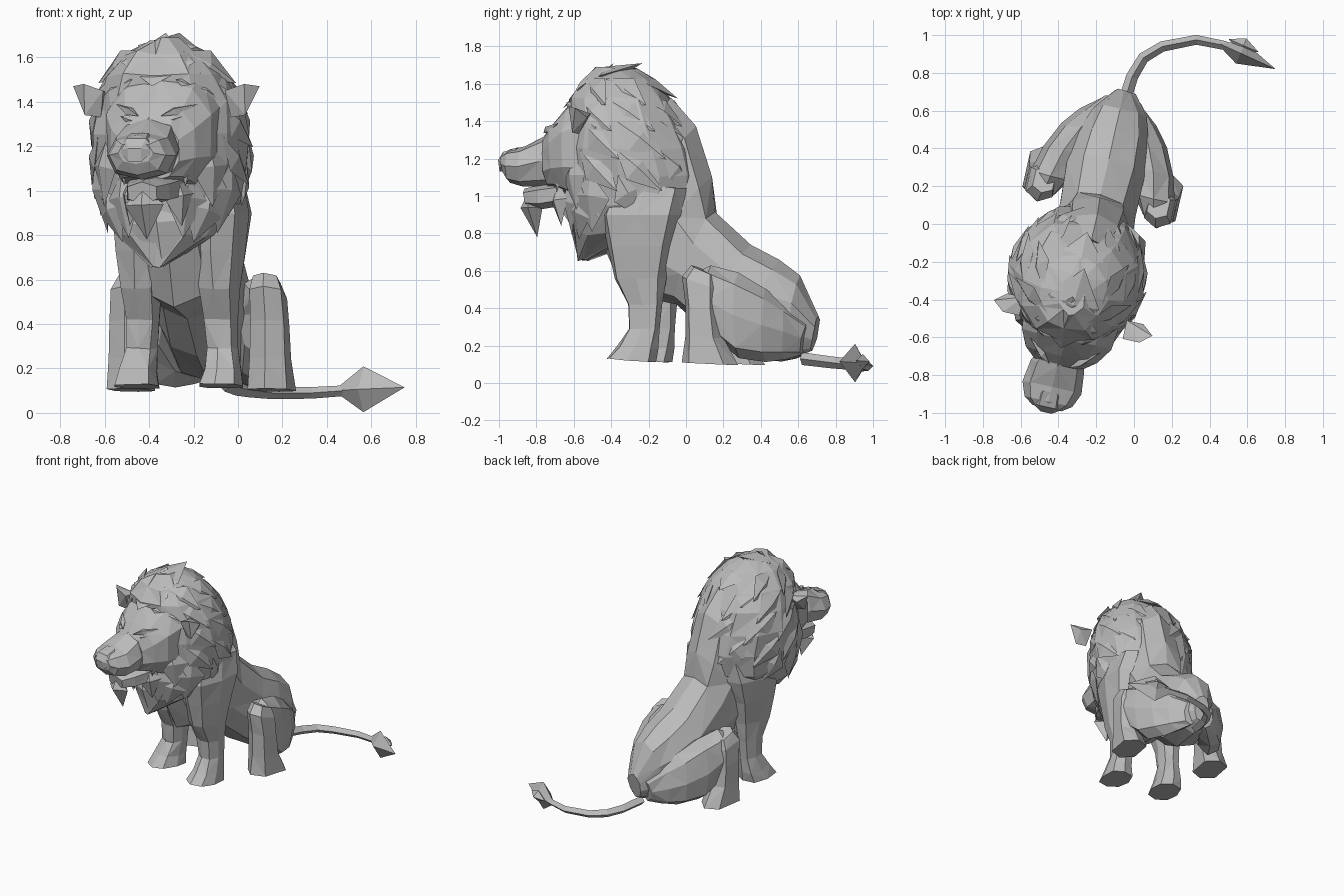
import bpy, bmesh, math, random
from mathutils import Vector, Matrix

random.seed(4)
if "Cube" in bpy.data.objects:
    bpy.data.objects.remove(bpy.data.objects["Cube"])

stone = bpy.data.materials.new("stone grey")
stone.use_nodes = True
GREY = (0.5, 0.5, 0.5, 1)
stone.diffuse_color = GREY
stone.node_tree.nodes["Principled BSDF"].inputs["Base Color"].default_value = GREY

# The animal is built on its own axis (u sideways, v backwards) and then turned
TURN = Matrix.Translation((-0.21, 0, 0)) @ Matrix.Rotation(-0.222, 4, 'Z')


def finish(bm, name, turn=True):
    bmesh.ops.recalc_face_normals(bm, faces=bm.faces[:])
    if turn:
        bm.transform(TURN)
    mesh = bpy.data.meshes.new(name)
    bm.to_mesh(mesh)
    bm.free()
    mesh.materials.append(stone)
    obj = bpy.data.objects.new(name, mesh)
    bpy.context.collection.objects.link(obj)


def loft(name, sections, sides=8, side=1, rough=0.0, power=0.85):
    """Skin rings given as (v, z) of one edge, (v, z) of the other, half width, u."""
    bm = bmesh.new()
    rings = []
    for v1, z1, v2, z2, half, u in sections:
        a, b = Vector((u * side, v1, z1)), Vector((u * side, v2, z2))
        ring = []
        for i in range(sides):
            t = math.tau * i / sides
            c, s = math.cos(t), math.sin(t)
            across = math.copysign(abs(s) ** power, s) * half
            along = math.copysign(abs(c) ** power, c) / 2
            p = (a + b) / 2 + (a - b) * along + Vector((across, 0, 0))
            p += Vector([random.uniform(-rough, rough) for _ in range(3)])
            ring.append(bm.verts.new(p))
        rings.append(ring)
    for k, (r, q) in enumerate(zip(rings, rings[1:])):
        for i in range(sides):
            j = (i + 1) % sides
            if (i + k) % 2:
                bm.faces.new((r[i], r[j], q[j]))
                bm.faces.new((r[i], q[j], q[i]))
            else:
                bm.faces.new((r[i], r[j], q[i]))
                bm.faces.new((r[j], q[j], q[i]))
    bm.faces.new(rings[0])
    bm.faces.new(rings[-1])
    finish(bm, name)


def hull(name, points, turn=True):
    bm = bmesh.new()
    for p in points:
        bm.verts.new(p)
    bmesh.ops.convex_hull(bm, input=bm.verts[:])
    finish(bm, name, turn)


def lock(name, root, tip, normal, width, thick, belly=0.4, turn=True):
    """Pointed tuft of hair, widest part way along."""
    root, tip, normal = Vector(root), Vector(tip), Vector(normal).normalized()
    mid = root.lerp(tip, belly)
    cross = (tip - root).cross(normal).normalized() * width
    hull(name, [root, tip, mid + cross, mid - cross,
                mid + normal * thick, mid - normal * thick], turn)


# Torso, from rump to neck
loft("torso", [(.73, .36, .69, .17, .06, 0), (.63, .57, .57, .13, .15, 0),
               (.51, .66, .32, .14, .21, 0), (.36, .74, .14, .26, .22, 0),
               (.16, .92, -.06, .42, .21, 0), (.14, 1.1, -.34, .48, .22, 0),
               (.06, 1.37, -.44, .7, .2, 0), (-.08, 1.53, -.46, .9, .16, 0)],
     sides=10, rough=.006, power=.95)

# Mane core, as (z, front, back, half width), set a little to the right
LEAN = -.028
MANE = [(.66, -.6, -.54, .02), (.8, -.61, -.12, .24), (.95, -.64, .07, .33),
        (1.1, -.66, .09, .355), (1.25, -.67, .05, .36), (1.4, -.65, -.01, .335),
        (1.52, -.64, -.09, .28), (1.62, -.58, -.18, .18), (1.68, -.5, -.28, .07)]
loft("mane", [(f, z, b, z, w, LEAN) for z, f, b, w in MANE], sides=12, rough=.01, power=.95)


def on_mane(z, angle, out=0.0):
    z = max(MANE[0][0], min(z, MANE[-1][0] - .001))
    for (z0, f0, b0, w0), (z1, f1, b1, w1) in zip(MANE, MANE[1:]):
        if z0 <= z < z1:
            break
    t = (z - z0) / (z1 - z0)
    f, b, w = f0 + (f1 - f0) * t, b0 + (b1 - b0) * t, w0 + (w1 - w0) * t
    d = Vector((math.sin(angle), -math.cos(angle), .25))
    return Vector((LEAN + d.x * w, (f + b) / 2 + d.y * (b - f) / 2, z)) + d * out, d


# Broad mane locks: (height, start angle, sweep back, drop, how many)
ROWS = [(1.6, .75, .8, .12, 2), (1.5, .8, .75, .16, 3), (1.37, 1.0, .65, .18, 3),
        (1.22, .9, .6, .2, 3), (1.08, .85, .45, .2, 2)]
for side in (-1, 1):
    for z, start, sweep, drop, count in ROWS:
        for k in range(count):
            a = start + k * .68 + random.uniform(-.06, .06)
            root, _ = on_mane(z + .03, a * side)
            _, n = on_mane(z, (a + sweep / 2) * side)
            tip, _ = on_mane(z - drop, (a + sweep) * side, .02)
            lock("mane_lock", root, tip, n, .085, .03, .45)
    # Locks hanging beside the face and down the chest
    for z, a, fall, wide in [(1.22, .72, .3, .1), (1.08, .45, .3, .1),
                             (1.12, 1.1, .32, .12), (1.0, .8, .24, .1)]:
        root, _ = on_mane(z, a * side)
        tip, n = on_mane(z - fall, (a + .1) * side, .03)
        lock("cheek_lock", root, tip, n, wide, .035, .4)
    lock("brow_mane", (LEAN + .1 * side, -.64, 1.5), (LEAN + .34 * side, -.42, 1.36),
         (side, -1, .7), .09, .03, .45)
for name, root, tip, normal, width, thick in [
        ("forehead_lock", (LEAN, -.68, 1.47), (LEAN, -.4, 1.71), (0, -1, 1), .17, .03),
        ("crown_lock", (LEAN, -.58, 1.6), (0, -.24, 1.71), (0, -.4, 1), .14, .045),
        ("nape_lock", (LEAN, -.3, 1.66), (LEAN, -.05, 1.52), (0, .5, 1), .12, .03),
        ("chest_lock", (LEAN, -.6, 1.02), (0, -.59, .66), (0, -1, 0), .15, .05)]:
    lock(name, root, tip, normal, width, thick, .45)

# Head and muzzle
loft("head", [(-.5, 1.58, -.5, .95, .27, -.01), (-.63, 1.5, -.62, .99, .25, -.01),
              (-.72, 1.39, -.7, 1.03, .205, -.015), (-.77, 1.32, -.75, 1.04, .14, -.02)],
     sides=10, rough=.005)
loft("muzzle", [(-.7, 1.37, -.66, 1.05, .1, -.02), (-.78, 1.32, -.77, 1.05, .145, -.025),
                (-.89, 1.265, -.9, 1.05, .16, -.028), (-.97, 1.25, -.97, 1.07, .13, -.03),
                (-1.01, 1.22, -1.0, 1.12, .08, -.03)], sides=8)
hull("nose", [(x * s - .03, y, z) for s in (-1, 1) for x, y, z in
              [(.045, -1.0, 1.235), (.085, -.995, 1.185), (.03, -1.022, 1.13),
               (.03, -1.03, 1.19), (.04, -.92, 1.26)]])
loft("jaw", [(-.64, 1.08, -.66, .95, .14, -.01), (-.8, 1.06, -.79, .93, .11, -.02),
             (-.89, 1.04, -.87, .94, .075, -.028)], sides=6)
lock("beard", (-.028, -.87, 1.02), (-.02, -.82, .78), (0, -1, 0), .09, .06, .35)

for side in (-1, 1):
    # Brow, eye, cheek and ear on each side
    lock("brow", (.05 * side - .018, -.775, 1.335), (.19 * side - .01, -.66, 1.39),
         (0, -1, .6), .022, .025)
    lock("eye", (.085 * side - .018, -.755, 1.315), (.145 * side - .018, -.725, 1.335),
         (0, -1, 0), .018, .012)
    lock("cheek", (.18 * side - .015, -.65, 1.33), (.14 * side - .015, -.68, 1.02),
         (side, -1, 0), .07, .03, .5)
    lock("jowl_tuft", (.1 * side - .015, -.68, 1.07), (.12 * side - .015, -.66, .84),
         (side, -1, 0), .08, .04)
    hull("ear", [(x * side, y, z) for x, y, z in
                 [(.28, -.56, 1.45), (.28, -.46, 1.44), (.3, -.52, 1.33), (.37, -.54, 1.34),
                  (.43, -.51, 1.47), (.37, -.56, 1.48), (.37, -.46, 1.42)]])

    # Front leg with shoulder and paw
    loft("front_leg", [(-.36, 1.08, .04, 1.04, .1, .17), (-.42, .9, .02, .9, .13, .18),
                       (-.39, .73, -.03, .73, .12, .175), (-.35, .56, -.07, .56, .09, .18),
                       (-.28, .42, -.09, .42, .075, .18), (-.27, .29, -.1, .29, .07, .185),
                       (-.33, .2, -.11, .18, .085, .195), (-.39, .13, -.12, .11, .1, .195)],
         side=side, rough=.004, power=.7)

    # Hind leg: shin flaring into a flat foot, and thigh filling back to the rump
    loft("shin", [(.1, .63, .24, .57, .06, .31), (.05, .57, .26, .5, .08, .32),
                  (.07, .42, .26, .38, .085, .325), (.07, .25, .28, .24, .09, .325),
                  (.05, .11, .36, .095, .1, .325)], side=side, sides=6, power=.7)
    loft("thigh", [(.08, .57, .15, .42, .06, .3), (.2, .63, .2, .26, .11, .28),
                   (.34, .59, .34, .13, .115, .24), (.48, .5, .48, .115, .11, .18),
                   (.58, .42, .57, .125, .09, .12), (.68, .32, .64, .15, .05, .06)],
         side=side, rough=.005)

# Tail: a tapering square rope with a pointed tuft
PATH = [(-.06, .62, .13), (-.01, .78, .11), (.05, .88, .1), (.15, .94, .09),
        (.33, .975, .09), (.48, .945, .1), (.58, .9, .11)]
bm = bmesh.new()
last = None
for i, p in enumerate(PATH):
    ahead = Vector(PATH[min(i + 1, 6)]) - Vector(PATH[max(i - 1, 0)])
    out = ahead.cross(Vector((0, 0, 1))).normalized()
    size = .034 - .002 * i
    ring = [bm.verts.new(Vector(p) + d * size) for d in
            (out, Vector((0, 0, 1)), -out, Vector((0, 0, -1)))]
    if last:
        for k in range(4):
            bm.faces.new((last[k], last[k - 1], ring[k - 1], ring[k]))
    last = ring
bm.faces.new(last)
finish(bm, "tail", False)
lock("tail_tuft", (.43, .965, .1), (.75, .82, .115), (0, 0, 1), .06, .103, .42, False)
lock("tail_tuft_tip", (.5, .98, .11), (.66, .91, .12), (0, 0, 1), .04, .04, .5, False)
